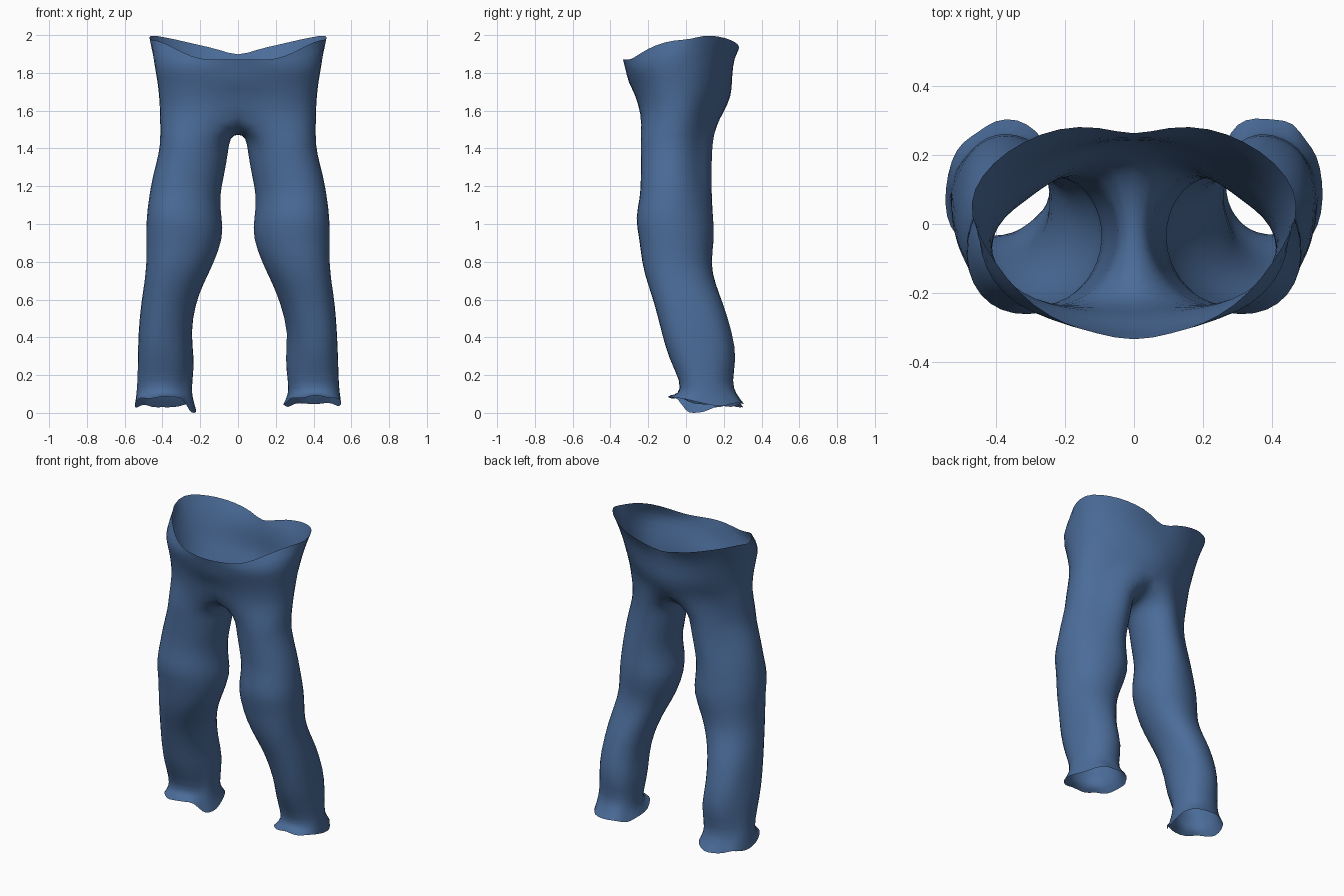
import bpy, bmesh, math, random
from mathutils import Vector

if "Cube" in bpy.data.objects:
    bpy.data.objects.remove(bpy.data.objects["Cube"])

random.seed(4)
OUT, INN = 13, 5          # columns on the outer side / inner thigh of each leg

# Waistband edge of one side, centre front to centre back
WAIST = [(0, -.342, 1.87), (.11, -.317, 1.87), (.20, -.29, 1.87), (.29, -.24, 1.905),
         (.37, -.16, 1.95), (.435, -.06, 1.975), (.475, .02, 1.975), (.468, .10, 2.003),
         (.41, .18, 1.992), (.32, .24, 1.975), (.22, .28, 1.95), (.10, .284, 1.925),
         (0, .252, 1.885)]

# Hip rows: height, half width, front, back, follow of the waist tilt,
# back flattening, centre front peak
HIPS = [(1.86, .452, -.298, .252, .6, .02, .03), (1.765, .43, -.272, .248, .25, .08, .045),
        (1.68, .418, -.258, .25, 0, .15, .008), (1.59, .414, -.245, .208, 0, .22, 0)]

# Leg rows: height, inner x, outer x, front, back, flattening of the outer back corner
LEGS = [(1.46, .044, .41, -.24, .16, .32), (1.38, .052, .415, -.237, .154, .33),
        (1.25, .075, .452, -.237, .15, .30), (1.14, .10, .47, -.24, .15, .23),
        (1.03, .086, .484, -.268, .155, .16), (.93, .077, .484, -.245, .162, .11),
        (.79, .13, .482, -.232, .133, .07), (.68, .185, .495, -.20, .16, .05),
        (.58, .225, .512, -.165, .20, .05), (.42, .268, .525, -.125, .25, .08),
        (.29, .250, .53, -.09, .278, .1), (.16, .263, .53, -.03, .247, .1),
        (.10, .262, .537, -.035, .275, .1), (.04, .24, .545, -.09, .325, .1)]


def spow(v, e):
    return math.copysign(abs(v) ** e, v)


def hip_row(z, hw, front, back, follow, flat, peak):
    row = []
    for i in range(OUT):
        t = math.radians(-90 + 15 * i)
        s = math.sin(t)
        f = 1 - (flat if s > 0 else .06) * math.sin(2 * t)   # flat seat, full front
        x = f * hw * abs(math.cos(t)) ** .85 if 0 < i < OUT - 1 else 0
        y = f * spow(s, .85) * (back if s > 0 else -front)
        if s < 0:
            y -= peak * max(0, 1 - x / .2)
        row.append(Vector((x, y, z + follow * (WAIST[i][2] - 1.93))))
    return row


def leg_row(z, inner, outer, front, back, flat, side):
    if side < 0 and z < .5:
        inner -= .018
    if side < 0 and z < .11:
        back -= .02
    cx, rx = (inner + outer) / 2, (outer - inner) / 2 * 1.02
    cy, ry = (front + back) / 2, (back - front) / 2 * 1.02
    row = []
    for i in range(OUT + INN):
        d = -126 + 21 * i if i < OUT else 126 + 18 * (i - OUT + 1)
        a = math.radians(d)
        f = 1 - flat * math.sin(math.pi * d / 108) if 0 < d < 108 else 1
        if math.sin(a) < 0:               # full outer front, slack inner front
            f -= .07 * math.sin(2 * a)
        p = Vector((cx + f * rx * spow(math.cos(a), .92),
                    cy + f * ry * spow(math.sin(a), .92), z))
        if z < .05:                       # ragged hem, raised at the front
            p.z += .05 * max(0, -math.sin(a)) + random.uniform(-.018, .014)
            p.y += random.uniform(-.015, .01)
            if side < 0 and math.cos(a) < -.6 and math.sin(a) < .1:
                p.z -= .05
        elif z < .5:
            p.x += random.uniform(-.006, .006)
            p.y += random.uniform(-.006, .006)
        row.append(p)
    return row


def add_side(bm, side):
    def make(row):
        return [bm.verts.new((p.x * side, p.y, max(p.z, 0))) for p in row]

    def bridge(a, b, closed):
        n = len(a)
        for i in range(n if closed else n - 1):
            j = (i + 1) % n
            bm.faces.new((a[i], a[j], b[j], b[i]))

    # hips
    rows = [make([Vector(p) for p in WAIST])] + [make(hip_row(*r)) for r in HIPS]
    for a, b in zip(rows, rows[1:]):
        bridge(a, b, False)
    # crotch seam closes the lowest hip row into a leg opening
    seam = []
    for j in range(1, INN + 1):
        u = j / (INN + 1)
        seam.append(Vector((0, .185 - .43 * u, 1.59 - .115 * math.sin(math.pi * u) ** .7)))
    top = rows[-1] + make(seam)
    # leg
    for r in LEGS:
        nxt = make(leg_row(*r, side))
        bridge(top, nxt, True)
        top = nxt


bm = bmesh.new()
add_side(bm, 1)
add_side(bm, -1)
bmesh.ops.remove_doubles(bm, verts=[v for v in bm.verts if abs(v.co.x) < 1e-5], dist=1e-4)
bmesh.ops.recalc_face_normals(bm, faces=bm.faces)
# seat must face outwards
if sum(f.normal.dot(Vector((*f.calc_center_median().xy, 0)))
       for f in bm.faces if f.calc_center_median().z > 1.6) < 0:
    bmesh.ops.reverse_faces(bm, faces=bm.faces)

mesh = bpy.data.meshes.new("trousers")
bm.to_mesh(mesh)
bm.free()
trousers = bpy.data.objects.new("trousers", mesh)
bpy.context.collection.objects.link(trousers)

# Denim cloth
denim = bpy.data.materials.new("denim blue")
denim.diffuse_color = (.07, .15, .32, 1)
denim.use_nodes = True
denim.node_tree.nodes["Principled BSDF"].inputs["Base Color"].default_value = denim.diffuse_color
mesh.materials.append(denim)

for p in mesh.polygons:
    p.use_smooth = True
sub = trousers.modifiers.new("soft cloth", 'SUBSURF')
sub.levels = sub.render_levels = 1
